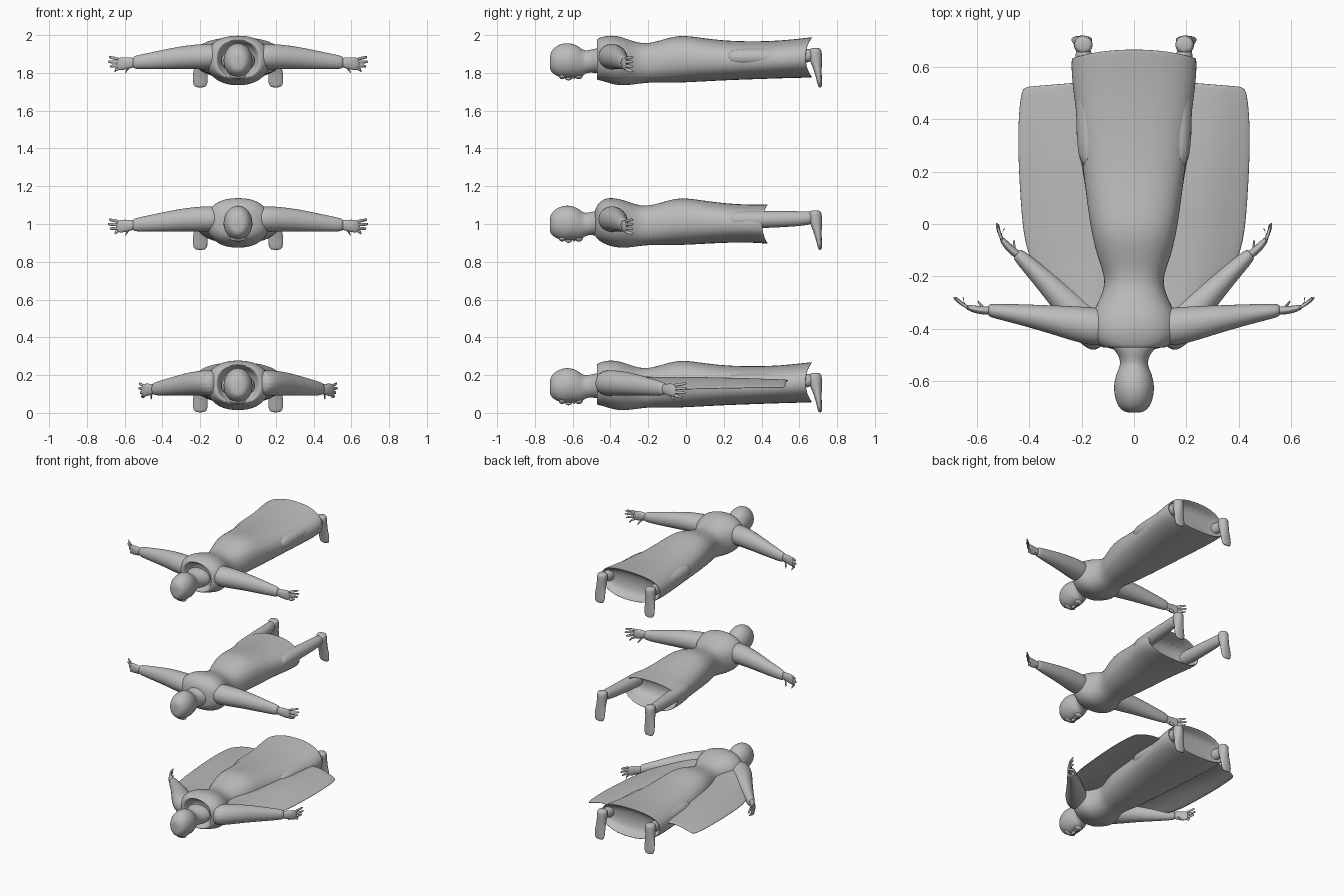
import bpy, bmesh, math
from mathutils import Vector, Matrix

cube = bpy.data.objects.get("Cube")
if cube:
    bpy.data.objects.remove(cube, do_unlink=True)

GREY = (0.5, 0.5, 0.5, 1)
mat = bpy.data.materials.new("plain_grey")
mat.use_nodes = True
mat.diffuse_color = GREY
mat.node_tree.nodes["Principled BSDF"].inputs["Base Color"].default_value = GREY

X, Y, Z = Vector((1, 0, 0)), Vector((0, 1, 0)), Vector((0, 0, 1))


def finish(bm, name, lift, mirror=False, thick=0, level=2):
    """Turn a bmesh into a smooth object raised to its figure's height."""
    bmesh.ops.recalc_face_normals(bm, faces=bm.faces)
    mesh = bpy.data.meshes.new(name)
    bm.to_mesh(mesh)
    bm.free()
    mesh.materials.append(mat)
    for p in mesh.polygons:
        p.use_smooth = True
    ob = bpy.data.objects.new(name, mesh)
    bpy.context.collection.objects.link(ob)
    ob.location.z = lift
    if mirror:
        ob.modifiers.new("mirror", "MIRROR").use_mirror_merge = False
    if thick:
        ob.modifiers.new("thickness", "SOLIDIFY").thickness = thick
    ob.modifiers.new("smooth", "SUBSURF").levels = level
    ob.modifiers["smooth"].render_levels = level
    return ob


def loft(name, lift, sections, axis=Y, ref=Z, n=16, power=2.0, mirror=False,
         turn=None, level=2):
    """Skin rounded sections (x, y, z, half side, half up, bow) along an axis."""
    bm = bmesh.new()
    side = axis.cross(ref).normalized()
    up = side.cross(axis).normalized()
    rings = []
    for x, y, z, a, b, *bow in sections:
        ring = []
        for i in range(n):
            t = math.tau * i / n
            c, s = math.cos(t), math.sin(t)
            u = math.copysign(abs(c) ** (2 / power), c)
            v = math.copysign(abs(s) ** (2 / power), s)
            p = Vector((x, y, z)) + side * a * u + up * b * v
            if bow:
                p += axis * bow[0] * s * s
            ring.append(bm.verts.new(turn @ p if turn else p))
        rings.append(ring)
    for r, q in zip(rings, rings[1:]):
        for i in range(n):
            j = (i + 1) % n
            bm.faces.new((r[i], r[j], q[j], q[i]))
    bm.faces.new(rings[0])
    bm.faces.new(rings[-1])
    return finish(bm, name, lift, mirror, level=level)


def spine(rows):
    """Rows of (y, half width, top, bottom, bow) as loft sections."""
    return [(0, y, (t + b) / 2, w, (t - b) / 2, *bow) for y, w, t, b, *bow in rows]


# Gown profiles
OPEN_COLLAR = [(-.40, .07, .22, .08), (-.44, .095, .24, .06), (-.468, .108, .25, .05),
               (-.474, .117, .257, .045), (-.462, .14, .265, .04)]
PLAIN_COLLAR = [(-.485, .05, .20, .08), (-.478, .085, .225, .07), (-.465, .125, .25, .055)]
BODY = [(-.435, .162, .274, .035), (-.40, .17, .28, .022), (-.35, .166, .274, .012),
        (-.30, .138, .256, .015), (-.25, .116, .24, .022), (-.20, .112, .236, .028),
        (-.13, .14, .254, .027), (-.04, .162, .282, .027), (.06, .178, .27, .032),
        (.2, .195, .25, .04)]
LONG_HEM = [(.4, .219, .246, .047), (.55, .24, .256, .052), (.62, .241, .268, .054, .03),
            (.635, .239, .27, .055, .035), (.632, .229, .26, .065, .033), (.60, .21, .235, .085)]
SHORT_HEM = [(.33, .225, .243, .042), (.395, .219, .244, .036, .025),
             (.405, .216, .245, .035, .03), (.402, .206, .235, .045, .028), (.30, .19, .21, .07)]

# Head and neck, lying face down
HEAD = [(-.721, .02, .165, .105), (-.715, .045, .195, .085), (-.69, .066, .222, .065),
        (-.65, .077, .239, .05), (-.61, .078, .239, .054), (-.575, .069, .226, .056),
        (-.55, .058, .205, .06), (-.53, .052, .198, .078), (-.50, .06, .205, .082),
        (-.47, .088, .212, .075), (-.42, .1, .21, .08)]

# Arm stretched sideways
SHOULDER = Vector((.17, -.39, 0))
ARM = [(.08, -.395, .165, .07, .07), (.17, -.392, .167, .077, .07), (.30, -.368, .162, .058, .062),
       (.42, -.348, .148, .042, .05), (.54, -.331, .136, .028, .037), (.56, -.330, .135, .022, .03)]
PALM = [(.54, -.33, .135, .015, .024), (.57, -.331, .133, .017, .03),
        (.61, -.326, .129, .015, .036), (.645, -.316, .127, .009, .034)]

# Ankle, heel and toes, pointing down
FOOT = [(.193, .685, .213, .026, .022), (.193, .684, .2, .037, .036), (.194, .684, .16, .036, .037),
        (.197, .695, .11, .035, .024), (.2, .703, .06, .042, .016),
        (.2, .708, .02, .039, .012), (.2, .71, .002, .027, .008)]


def ball(name, lift, centre, size):
    bm = bmesh.new()
    bmesh.ops.create_uvsphere(bm, u_segments=12, v_segments=8, radius=1,
                              matrix=Matrix.Translation(centre) @ Matrix.Diagonal((*size, 1)))
    finish(bm, name, lift, level=1)


def hand(pre, lift, turn):
    loft(pre + "palms", lift, PALM, X, mirror=True, turn=turn, n=12)
    # Four curled fingers stacked across the palm
    for k in range(4):
        h = (k - 1.5) / 1.5
        reach = (.655, .68, .69, .685)[k]
        z = .127 + .027 * h
        loft(f"{pre}finger_{k + 1}", lift,
             [(.63, -.321, z, .009, .010), (.655, -.307, z + .004 * h, .008, .009),
              (reach - .008, -.289, z + .008 * h, .007, .008), (reach, -.28, z + .01 * h, .004, .005)],
             X, mirror=True, turn=turn, n=8, level=1)
    loft(pre + "thumbs", lift,
         [(.57, -.325, .118, .009, .01), (.587, -.308, .098, .009, .009),
          (.598, -.294, .078, .005, .006)], X, mirror=True, turn=turn, n=8, level=1)


def sleeve_wings(pre, lift):
    """Wide sheet of cloth hanging between each arm and the gown."""
    outer = [(.25, -.32, .165), (.33, -.25, .15), (.42, -.12, .128), (.437, .08, .13),
             (.45, .33, .137), (.438, .49, .137), (.425, .525, .138)]
    inner = [(.10, -.38, .19), (.09, -.28, .19), (.09, -.16, .19), (.13, .04, .19),
             (.16, .28, .182), (.17, .51, .17), (.17, .545, .168)]
    bm = bmesh.new()
    cols = 6
    grid = []
    for a, b in zip(inner, outer):
        row = []
        for i in range(cols + 1):
            t = i / cols
            p = Vector(a).lerp(Vector(b), t)
            p.z += .022 * math.sin(math.pi * t)
            row.append(bm.verts.new(p))
        grid.append(row)
    for r, q in zip(grid, grid[1:]):
        for i in range(cols):
            bm.faces.new((r[i], r[i + 1], q[i + 1], q[i]))
    finish(bm, pre + "sleeve_wings", lift, mirror=True, thick=.01)


def figure(pre, lift, collar, hem, winged=False):
    loft(pre + "gown", lift, spine(collar + BODY + hem), n=24, power=2.3)
    loft(pre + "head", lift, spine(HEAD), n=20)
    ball(pre + "nose", lift, (0, -.622, .054), (.011, .02, .014))
    ball(pre + "brow", lift, (0, -.655, .063), (.045, .02, .016))
    ball(pre + "chin", lift, (0, -.567, .064), (.03, .022, .018))
    ball(pre + "mouth", lift, (0, -.593, .057), (.02, .009, .009))
    turn = None
    if winged:
        turn = (Matrix.Translation(SHOULDER + Z * -.008) @ Matrix.Rotation(math.radians(36), 4, "Z")
                @ Matrix.Translation(-SHOULDER))
        sleeve_wings(pre, lift)
    loft(pre + "arms", lift, ARM, X, mirror=True, turn=turn)
    hand(pre, lift, turn)
    loft(pre + "legs", lift, [(.165, .2, .163, .05, .05), (.175, .4, .163, .047, .047),
                              (.19, .62, .168, .036, .04), (.194, .68, .175, .03, .034)], mirror=True)
    loft(pre + "feet", lift, FOOT, -Z, Y, mirror=True)


figure("lower_", 0, OPEN_COLLAR, LONG_HEM, winged=True)
figure("middle_", .86, PLAIN_COLLAR, SHORT_HEM)
figure("upper_", 1.72, OPEN_COLLAR, LONG_HEM)
